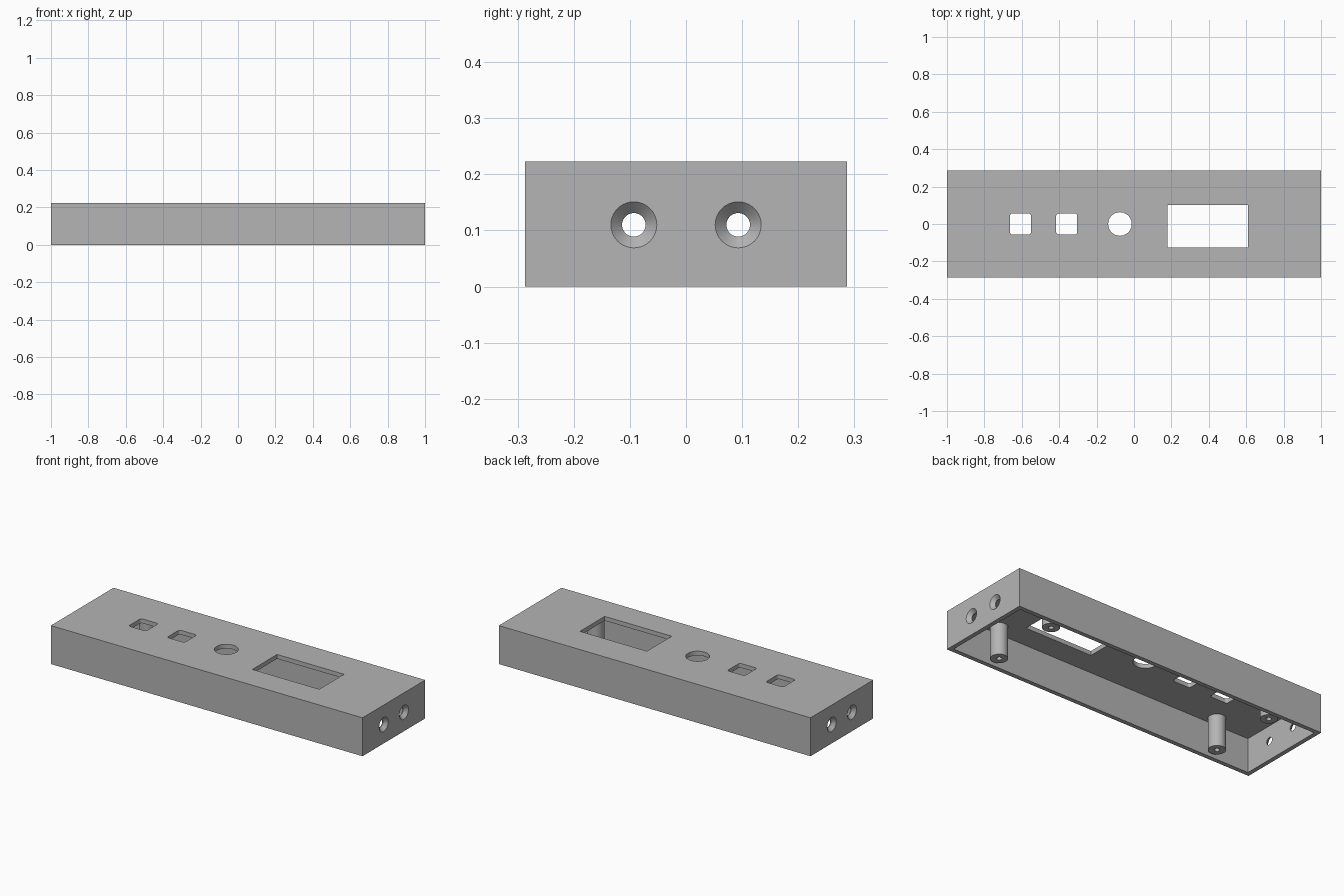
import bpy, bmesh, math
from mathutils import Matrix

cube = bpy.data.objects.get("Cube")
if cube:
    bpy.data.objects.remove(cube)

HX, HY, H = 1.0, 0.287, 0.223     # half length, half width, height
WALL = 0.025
CEIL = H - WALL

grey = bpy.data.materials.new("plain grey")
grey.use_nodes = True
grey.diffuse_color = (0.46, 0.46, 0.46, 1)
grey.node_tree.nodes["Principled BSDF"].inputs["Base Color"].default_value = (0.46, 0.46, 0.46, 1)


def make(name, bm):
    bmesh.ops.recalc_face_normals(bm, faces=bm.faces)
    mesh = bpy.data.meshes.new(name)
    bm.to_mesh(mesh)
    bm.free()
    mesh.materials.append(grey)
    obj = bpy.data.objects.new(name, mesh)
    bpy.context.collection.objects.link(obj)
    return obj


def box(name, x, y, z, corner=0):
    """Box between (low, high) pairs, with optional rounded vertical edges."""
    bm = bmesh.new()
    bmesh.ops.create_cube(bm, size=1)
    for v in bm.verts:
        v.co = [r[1] if c > 0 else r[0] for c, r in zip(v.co, (x, y, z))]
    if corner:
        upright = [e for e in bm.edges
                   if abs(e.verts[0].co.z - e.verts[1].co.z) > 0.01]
        bmesh.ops.bevel(bm, geom=upright, offset=corner, segments=5,
                        affect='EDGES', profile=0.5)
    return make(name, bm)


def lathe(name, profile, place, steps=40):
    """Revolve a closed (radius, height) profile about z, then place it."""
    bm = bmesh.new()
    verts = [bm.verts.new((r, 0, z)) for r, z in profile]
    edges = [bm.edges.new(p) for p in zip(verts, verts[1:])]
    bmesh.ops.spin(bm, geom=verts + edges, axis=(0, 0, 1), cent=(0, 0, 0),
                   angle=math.tau, steps=steps)
    bmesh.ops.remove_doubles(bm, verts=bm.verts, dist=0.0001)
    bm.transform(place)
    return make(name, bm)


def smooth(obj):
    bpy.ops.object.select_all(action='DESELECT')
    obj.select_set(True)
    bpy.context.view_layer.objects.active = obj
    bpy.ops.object.shade_smooth_by_angle(angle=math.radians(30))


# Case: an open-bottomed tray
case = box("case", (-HX, HX), (-HY, HY), (0, H))
cutters = [box("cavity_cutter", (WALL - HX, HX - WALL), (WALL - HY, HY - WALL), (-0.1, CEIL))]

# Openings in the top: display window, round hole and two rounded squares
through = (CEIL - 0.05, H + 0.05)
cutters.append(box("window_cutter", (0.18, 0.61), (-0.126, 0.101), through))
for cx in (-0.607, -0.36):
    cutters.append(box("square_cutter", (cx - 0.056, cx + 0.056),
                       (-0.057, 0.057), through, corner=0.014))
cutters.append(lathe("round_cutter", [(0, -0.05), (0.063, -0.05), (0.063, 0.05), (0, 0.05)],
                     Matrix.Translation((-0.075, 0, H))))

# Countersunk screw holes in both ends
sink = [(0, -0.06), (0.021, -0.06), (0.021, -0.02), (0.041, 0), (0.041, 0.03), (0, 0.03)]
for side in (-1, 1):
    for y in (-0.093, 0.093):
        place = Matrix.Translation((side * HX, y, 0.11)) @ Matrix.Rotation(side * math.pi / 2, 4, 'Y')
        cutters.append(lathe("countersink_cutter", sink, place))

bpy.context.view_layer.objects.active = case
for cutter in cutters:
    mod = case.modifiers.new("cut", 'BOOLEAN')
    mod.operation = 'DIFFERENCE'
    mod.solver = 'EXACT'
    mod.object = cutter
    bpy.ops.object.modifier_apply(modifier=mod.name)
    bpy.data.objects.remove(cutter)
smooth(case)

# Four standoffs with blind screw holes
foot, bore = 0.013, 0.014
post = [(0, 0.16), (bore, 0.16), (bore, foot), (0.046, foot), (0.046, CEIL + 0.005), (0, CEIL + 0.005)]
for xn, x in (("right", -0.722), ("left", 0.722)):
    for yn, y in (("front", -0.205), ("back", 0.205)):
        smooth(lathe(f"standoff_{yn}_{xn}", post, Matrix.Translation((x, y, 0))))
